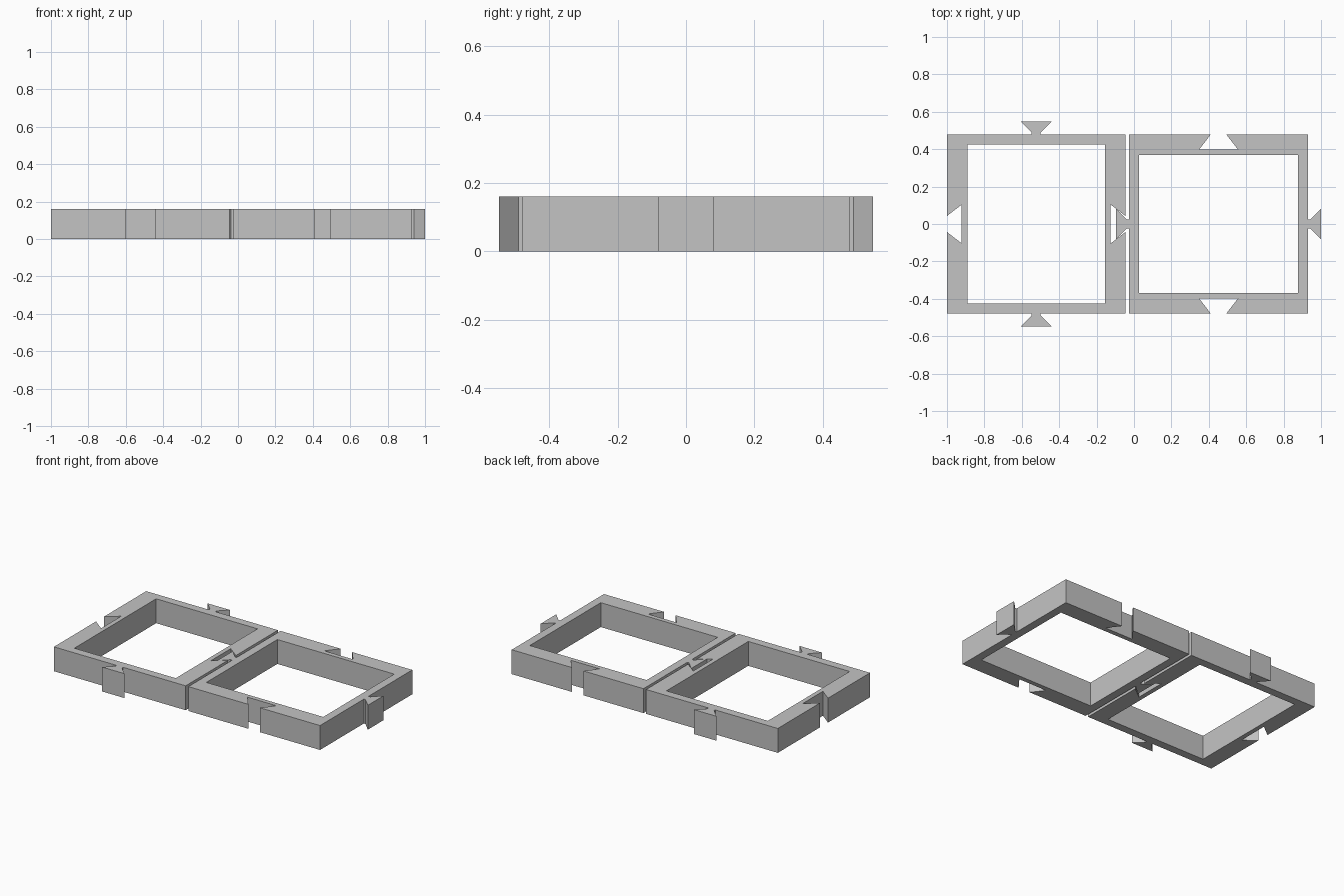
import bpy
import bmesh
from mathutils import Matrix, Vector

cube = bpy.data.objects.get("Cube")
if cube:
    bpy.data.objects.remove(cube, do_unlink=True)

HEIGHT = 0.16
HALF = 0.478  # half the outer width of a frame

grey = bpy.data.materials.new("light_grey")
grey.use_nodes = True
grey.diffuse_color = (0.55, 0.55, 0.55, 1)
grey.node_tree.nodes["Principled BSDF"].inputs["Base Color"].default_value = (0.55, 0.55, 0.55, 1)

# Half profiles of one side, as (along the side, outward), up to its middle
SOCKET = [(-0.042, HALF), (-0.104, HALF - 0.08)]
TENON = [(-0.024, HALF), (-0.024, HALF + 0.012), (-0.081, HALF + 0.069)]


def outline(joints):
    """Outer loop: a corner then a dovetail joint for each of the four sides."""
    points = []
    for i, joint in enumerate(joints):
        side = [(-HALF, HALF)] + joint + [(-x, y) for x, y in reversed(joint)]
        turn = Matrix.Rotation(-i * 1.5707963, 3, "Z")
        points += [turn @ Vector((x, y, 0)) for x, y in side]
    return points


def build_frame(name, centre_x, joints, inner_x, inner_y):
    bm = bmesh.new()
    window = [Vector((sx * inner_x, sy * inner_y, 0))
              for sx, sy in ((-1, 1), (1, 1), (1, -1), (-1, -1))]
    edges = []
    for loop in (outline(joints), window):
        verts = [bm.verts.new(p) for p in loop]
        edges += [bm.edges.new((verts[i - 1], verts[i])) for i in range(len(verts))]
    # Fill between the outline and the window, then raise to full height
    bmesh.ops.triangle_fill(bm, edges=edges, use_beauty=True, normal=(0, 0, 1))
    result = bmesh.ops.extrude_face_region(bm, geom=bm.faces[:], use_keep_orig=True)
    top = [v for v in result["geom"] if isinstance(v, bmesh.types.BMVert)]
    bmesh.ops.translate(bm, verts=top, vec=(0, 0, HEIGHT))
    bmesh.ops.dissolve_limit(bm, angle_limit=0.01, verts=bm.verts[:], edges=bm.edges[:])
    bmesh.ops.recalc_face_normals(bm, faces=bm.faces[:])
    mesh = bpy.data.meshes.new(name)
    bm.to_mesh(mesh)
    bm.free()
    mesh.materials.append(grey)
    obj = bpy.data.objects.new(name, mesh)
    obj.location.x = centre_x
    bpy.context.collection.objects.link(obj)


# Side order: back, left (+x), front, right (-x)
build_frame("right_frame", -0.523, [TENON, SOCKET, TENON, SOCKET], 0.368, 0.424)
build_frame("left_frame", 0.452, [SOCKET, TENON, SOCKET, TENON], 0.424, 0.368)
